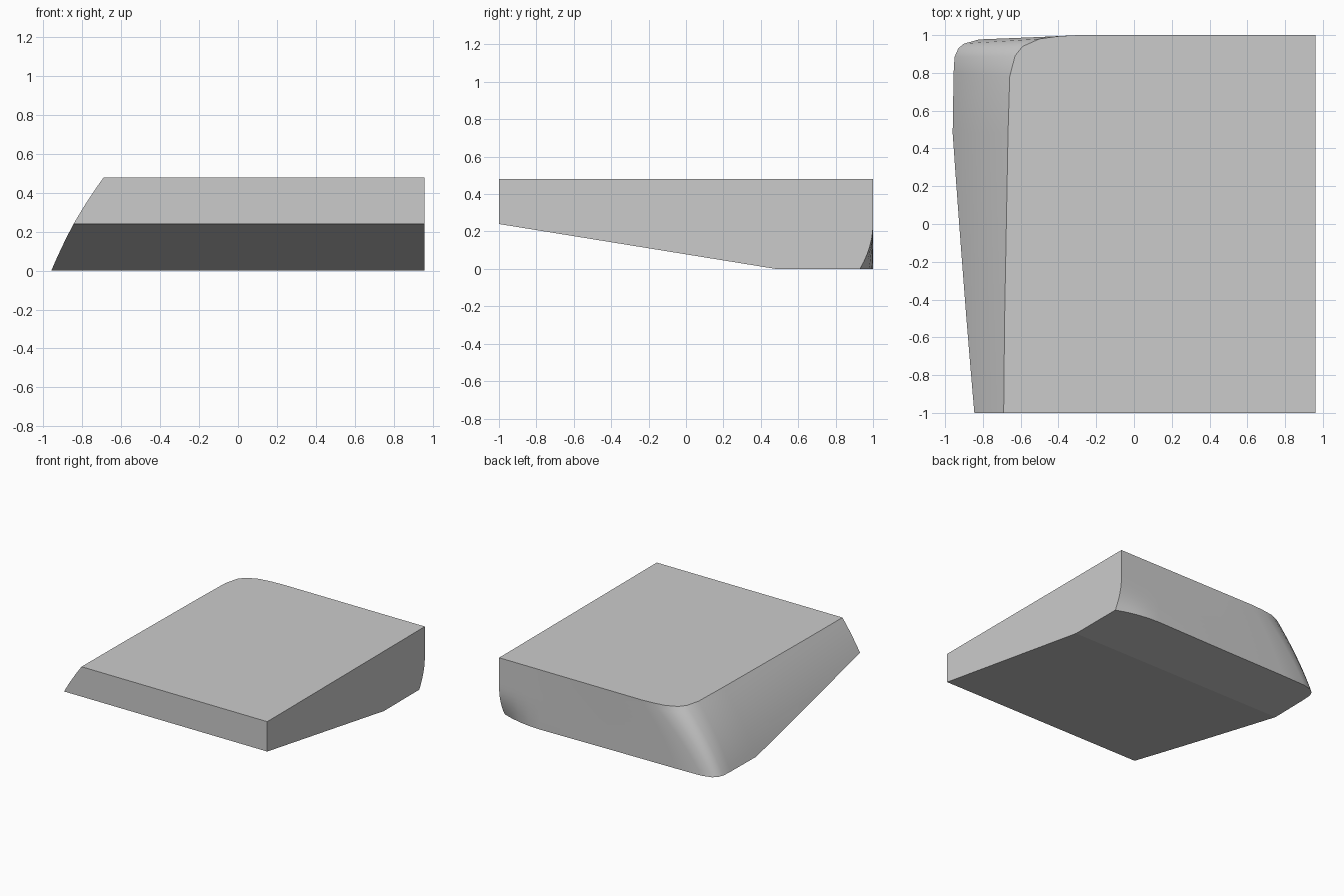
import bpy, bmesh
from mathutils import Vector

cube = bpy.data.objects.get("Cube")
if cube:
    bpy.data.objects.remove(cube, do_unlink=True)

HEIGHT, SIDE, LEVELS = 0.48, 0.96, 12

# Outline of the upper rim, each point paired with its place on the lower rim
RIM = [
    ((SIDE, -1), (SIDE, -1)),
    ((-.69, -1), (-.96, -1)),
    ((-.685, -.5), (-.96, -.5)),
    ((-.667, .48), (-.96, .48)),
    ((-.658, .78), (-.955, .8)),
    ((-.63, .89), (-.95, .885)),
    ((-.59, .94), (-.93, .93)),
    ((-.5, .98), (-.9, .955)),
    ((-.4, .994), (-.82, .977)),
    ((-.3, 1), (-.6, .983)),
    ((0, 1), (0, .99)),
    ((.6, 1), (.6, 1)),
    ((.7, 1), (.7, 1)),
    ((.8, 1), (.8, 1)),
    ((.88, 1), (.88, 1)),
    ((SIDE, 1), (SIDE, 1)),
]


def ring_point(top, low, t):
    """Point of the wall at depth t, from 0 at the top to 1 at the base."""
    p = Vector(top).lerp(Vector(low), 1.3 * t - 0.3 * t * t)
    # The rear corner tucks in under the lower half
    if p.y > 0.9 and p.x > 0.6:
        tuck = max(0, 2 * t - 1) ** 2
        p.y -= 0.07 * tuck * ((p.x - 0.6) / (SIDE - 0.6)) ** 2
    return (p.x, p.y, HEIGHT * (1 - t))


# Lofted block
bm = bmesh.new()
rings = [[bm.verts.new(ring_point(a, b, i / LEVELS)) for a, b in RIM]
         for i in range(LEVELS + 1)]
for upper, lower in zip(rings, rings[1:]):
    for i in range(len(RIM)):
        j = (i + 1) % len(RIM)
        bm.faces.new((upper[i], upper[j], lower[j], lower[i]))
bm.faces.new(rings[0])
bm.faces.new(rings[-1])

# Sloping cut beneath the front
bmesh.ops.bisect_plane(
    bm, geom=bm.verts[:] + bm.edges[:] + bm.faces[:],
    plane_co=(0, -1, 0.24), plane_no=(0, -0.24, -1.48), clear_outer=True)
bmesh.ops.holes_fill(bm, edges=[e for e in bm.edges if e.is_boundary], sides=0)
bmesh.ops.recalc_face_normals(bm, faces=bm.faces[:])

mesh = bpy.data.meshes.new("wedge_block")
bm.to_mesh(mesh)
bm.free()
block = bpy.data.objects.new("wedge_block", mesh)
bpy.context.collection.objects.link(block)

# Plain grey
grey = bpy.data.materials.new("light_grey")
grey.use_nodes = True
colour = (0.6, 0.6, 0.6, 1)
grey.diffuse_color = colour
grey.node_tree.nodes["Principled BSDF"].inputs["Base Color"].default_value = colour
mesh.materials.append(grey)

# Smooth walls, flat top and underside
bpy.ops.object.select_all(action='DESELECT')
block.select_set(True)
bpy.context.view_layer.objects.active = block
bpy.ops.object.shade_smooth_by_angle()
for face in mesh.polygons:
    if abs(face.normal.z) > 0.9:
        face.use_smooth = False
